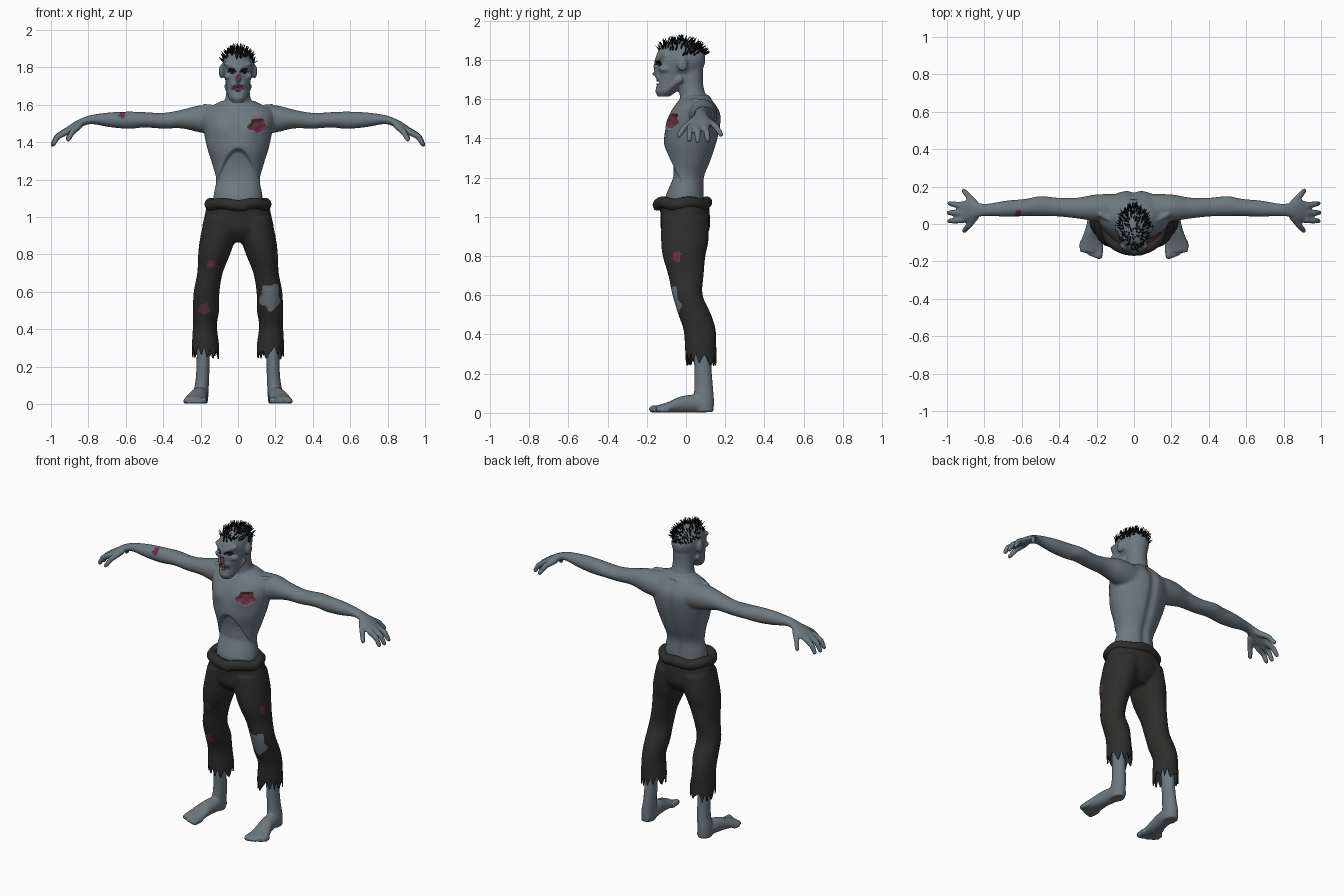
import bpy, bmesh, math, random
from mathutils import Vector, Matrix

random.seed(4)
if "Cube" in bpy.data.objects:
    bpy.data.objects.remove(bpy.data.objects["Cube"])


def material(name, r, g, b):
    m = bpy.data.materials.new(name)
    m.use_nodes = True
    m.diffuse_color = (r, g, b, 1)
    bsdf = m.node_tree.nodes["Principled BSDF"]
    bsdf.inputs["Base Color"].default_value = (r, g, b, 1)
    bsdf.inputs["Roughness"].default_value = 0.8
    return m


SKIN = material("grey blue skin", 0.15, 0.19, 0.215)
CLOTH = material("charcoal cloth", 0.027, 0.026, 0.025)
WOUND = material("dark red wound", 0.13, 0.03, 0.05)
BLACK = material("black hair", 0.006, 0.006, 0.006)
TEETH = material("dull teeth", 0.4, 0.38, 0.32)


def loft(bm, axis, rings, side=1, n=32, steps=4):
    """Closed tube through elliptical rings (position, centre u, centre v, radius u, radius v)."""
    pts = [rings[0]] + list(rings) + [rings[-1]]
    path = []
    for a, b, c, d in zip(pts, pts[1:], pts[2:], pts[3:]):
        for s in range(steps):
            t = s / steps
            path.append([0.5 * (2*q + (r-p)*t + (2*p-5*q+4*r-w)*t*t + (3*q-3*r+w-p)*t**3)
                         for p, q, r, w in zip(a, b, c, d)])
    path.append(rings[-1])
    loops = []
    for t, u, v, ru, rv in path:
        loop = []
        for i in range(n):
            ang = math.tau * i / n
            p, q = u + ru * math.cos(ang), v + rv * math.sin(ang)
            x, y, z = {"x": (t, p, q), "y": (p, t, q), "z": (p, q, t)}[axis]
            loop.append(bm.verts.new((x * side, y, z)))
        loops.append(loop)
    for lo, hi in zip(loops, loops[1:]):
        for i in range(n):
            j = (i + 1) % n
            bm.faces.new((lo[i], lo[j], hi[j], hi[i]))
    bm.faces.new(loops[0])
    bm.faces.new(loops[-1])


def ball(bm, centre, radii):
    bmesh.ops.create_icosphere(bm, subdivisions=3, radius=1,
                               matrix=Matrix.Translation(centre) @ Matrix.Diagonal((*radii, 1)))


def capsule(bm, p, q, r1, r2):
    p, q = Vector(p), Vector(q)
    turn = (q - p).to_track_quat("Z", "Y").to_matrix().to_4x4()
    bmesh.ops.create_cone(bm, cap_ends=True, segments=16, radius1=r1, radius2=r2, depth=(q - p).length,
                          matrix=Matrix.Translation((p + q) / 2) @ turn)
    ball(bm, p, (r1,) * 3)
    ball(bm, q, (r2,) * 3)


def finish(bm, name, mats, voxel=None, smooth=3):
    bmesh.ops.recalc_face_normals(bm, faces=bm.faces)
    mesh = bpy.data.meshes.new(name)
    bm.to_mesh(mesh)
    bm.free()
    ob = bpy.data.objects.new(name, mesh)
    bpy.context.collection.objects.link(ob)
    if voxel:
        rm = ob.modifiers.new("blend", "REMESH")
        rm.mode, rm.voxel_size = "VOXEL", voxel
        sm = ob.modifiers.new("soften", "SMOOTH")
        sm.factor, sm.iterations = 0.5, smooth
        bpy.ops.object.select_all(action="DESELECT")
        ob.select_set(True)
        bpy.context.view_layer.objects.active = ob
        bpy.ops.object.convert(target="MESH")
    ob.data.materials.clear()
    for m in mats:
        ob.data.materials.append(m)
    ob.data.polygons.foreach_set("use_smooth", [True] * len(ob.data.polygons))
    return ob


def spread(p, centre, radii):
    """Distance from a patch centre, 1 at its ragged border."""
    d = [(a - b) / r for a, b, r in zip(p, centre, radii)]
    ang = math.atan2(d[2], d[0])
    return math.sqrt(sum(k * k for k in d)) * (1 + 0.12 * math.sin(5 * ang) + 0.07 * math.sin(3 * ang + 1))


def paint(ob, centre, radii, index):
    for f in ob.data.polygons:
        if spread(f.center, centre, radii) < 1:
            f.material_index = index


def dent(ob, centre, radii, depth):
    for v in ob.data.vertices:
        v.co.y += depth * max(0, min(1, 2.5 * (1 - spread(v.co, centre, radii))))


# Upper body: torso, neck, head and arms blended into one skin
bm = bmesh.new()
loft(bm, "z", [(1.04, 0, -.005, .135, .1), (1.12, 0, -.005, .13, .1), (1.2, 0, 0, .117, .097),
               (1.28, 0, .015, .137, .112), (1.37, 0, .022, .165, .135), (1.45, 0, .036, .182, .14),
               (1.52, 0, .047, .195, .132), (1.57, 0, .05, .18, .105), (1.62, 0, .05, .09, .065)])
loft(bm, "z", [(1.5, 0, .06, .12, .09), (1.57, 0, .05, .1, .078), (1.62, 0, .035, .072, .067),
               (1.68, 0, .025, .062, .062), (1.77, 0, .02, .062, .068)])
ball(bm, (0, -.028, 1.8), (.085, .128, .102))
loft(bm, "z", [(1.612, 0, -.115, .03, .03), (1.64, 0, -.1, .05, .053), (1.68, 0, -.085, .059, .066),
               (1.73, 0, -.075, .068, .078), (1.8, 0, -.062, .08, .092)])
capsule(bm, (0, -.148, 1.79), (0, -.164, 1.735), .011, .014)
capsule(bm, (-.025, -.14, 1.71), (.025, -.14, 1.71), .014, .014)
ball(bm, (0, -.135, 1.64), (.035, .022, .022))
for s in (1, -1):
    # Brow, cheekbone, jaw corner, ear and collarbone
    capsule(bm, (s*.012, -.148, 1.797), (s*.062, -.118, 1.82), .014, .014)
    ball(bm, (s*.056, -.108, 1.752), (.022, .03, .017))
    capsule(bm, (s*.058, -.03, 1.7), (s*.035, -.11, 1.64), .017, .016)
    ball(bm, (s*.089, -.018, 1.778), (.014, .026, .038))
    capsule(bm, (s*.025, -.03, 1.578), (s*.18, .05, 1.592), .012, .014)
    # Arm and palm
    loft(bm, "x", [(.08, .08, 1.515, .08, .08), (.2, .086, 1.525, .072, .073), (.3, .085, 1.524, .056, .05),
                   (.4, .09, 1.515, .05, .042), (.5, .096, 1.52, .053, .041), (.58, .088, 1.518, .046, .046),
                   (.68, .082, 1.52, .043, .04), (.78, .076, 1.522, .033, .025), (.83, .075, 1.508, .038, .023),
                   (.88, .072, 1.482, .056, .024), (.93, .066, 1.452, .054, .018)], s)
    # Fingers, with the outer two splayed
    for root, joint, tip in (((.85, .035, 1.488), (.885, -.01, 1.455), (.908, -.036, 1.415)),
                             ((.92, .022, 1.455), (.965, .018, 1.43), (.986, .016, 1.392)),
                             ((.92, .06, 1.458), (.968, .06, 1.43), (.991, .06, 1.387)),
                             ((.92, .098, 1.455), (.965, .106, 1.43), (.986, .11, 1.392)),
                             ((.85, .11, 1.488), (.888, .152, 1.46), (.91, .178, 1.42))):
        a, b, c = [Vector((s * p[0], p[1], p[2])) for p in (root, joint, tip)]
        capsule(bm, a, b, .019, .016)
        capsule(bm, b, c, .016, .013)
body = finish(bm, "upper_body", [SKIN, WOUND, BLACK], .0075)

# Rib arch over a sunken belly, chest muscles and spine groove
for v in body.data.vertices:
    x, y, z = v.co
    if abs(x) < .2 and 1.05 < z < 1.6:
        if y < 0:
            below = max(0, min(1, (1.37 - 14 * x * x - z) / .02))
            v.co.y += .032 * below * max(0, min(1, (z - 1.1) / .1)) * max(0, 1 - (x / .14) ** 2)
            v.co.y -= .014 * math.exp(-((abs(x) - .085) / .05) ** 2 - ((z - 1.475) / .05) ** 2)
        elif y > .06:
            v.co.y -= .012 * math.exp(-(x / .025) ** 2)
wounds = [((.108, -.09, 1.49), (.05, .09, .038), .022, 1),
          ((0, -.16, 1.687), (.036, .06, .017), .022, 1),
          ((0, -.18, 1.745), (.016, .03, .02), .014, 1)]
wounds += [((s * .034, -.14, 1.781), (.023, .05, .014), .016, 2) for s in (1, -1)]
for centre, radii, depth, index in wounds:
    dent(body, centre, radii, depth)
    paint(body, centre, radii, index)
paint(body, (-.62, .06, 1.545), (.018, .04, .018), 1)

# Teeth
bm = bmesh.new()
for row, height in ((1.696, .011), (1.676, .008)):
    for i in (-2, -1, 0, 1, 2):
        spot = Matrix.Translation((i * .0105, -.146 + .003 * i * i, row))
        bmesh.ops.create_cube(bm, size=1, matrix=spot @ Matrix.Diagonal((.008, .009, height, 1)))
finish(bm, "teeth", [TEETH])

# Sparse spiky hair
bm = bmesh.new()
count = 0
while count < 210:
    d = Vector([random.gauss(0, 1) for _ in range(3)]).normalized()
    if d.z < (.5 if d.y < .1 else .22):
        continue
    root = Vector((d.x * .084, -.028 + d.y * .127, 1.8 + d.z * .1))
    lean = (d * .6 + Vector((random.uniform(-.4, .4), random.uniform(-.1, .6), .35))).normalized()
    turn = lean.to_track_quat("Z", "Y").to_matrix().to_4x4()
    bmesh.ops.create_cone(bm, cap_ends=True, segments=4, radius1=.0055, radius2=.0005, depth=.042,
                          matrix=Matrix.Translation(root + lean * .012) @ turn)
    count += 1
finish(bm, "hair", [BLACK])

# Bare shins, feet and toes
for s, label in ((1, "left"), (-1, "right")):
    bm = bmesh.new()
    loft(bm, "z", [(.4, .185, .08, .037, .045), (.25, .186, .085, .035, .044), (.14, .19, .09, .036, .047),
                   (.06, .198, .09, .04, .053), (.004, .2, .09, .038, .05)], s)
    loft(bm, "y", [(.135, .197, .03, .026, .026), (.06, .2, .045, .042, .044), (-.02, .212, .043, .046, .043),
                   (-.09, .225, .028, .058, .028), (-.15, .232, .019, .06, .018)], s)
    for i in range(5):
        x = .186 + i * .0235
        r = .019 if i == 0 else .0145
        capsule(bm, (s * (x - .004), -.12 + i * .006, r), (s * x, -.17 + i * i * .003, r), r, r)
    foot = finish(bm, label + "_foot", [SKIN], .0075)
    for v in foot.data.vertices:
        v.co.z = max(v.co.z, 0.002)

# Trousers: hips and legs blended, then cut open at the hem
bm = bmesh.new()
loft(bm, "z", [(.865, 0, 0, .1, .075), (.93, 0, -.004, .186, .122), (1.0, 0, -.004, .18, .126),
               (1.08, 0, -.01, .163, .126)])
for s in (1, -1):
    loft(bm, "z", [(.2, .172, .08, .073, .078), (.32, .174, .075, .072, .08), (.42, .177, .07, .064, .082),
                   (.5, .171, .045, .07, .084), (.6, .168, .008, .069, .077), (.7, .15, 0, .068, .09),
                   (.8, .128, -.01, .085, .109), (.88, .11, -.006, .094, .121), (1.0, .085, -.005, .094, .12)], s)
trousers = finish(bm, "trousers", [CLOTH, SKIN, WOUND], .009, 4)
bm = bmesh.new()
bm.from_mesh(trousers.data)
bmesh.ops.bisect_plane(bm, geom=bm.verts[:] + bm.edges[:] + bm.faces[:], plane_co=(0, 0, .26),
                       plane_no=(0, 0, 1), clear_inner=True)
# Ragged hem
for v in bm.verts:
    if v.co.z < .36:
        ang = math.atan2(v.co.y - .078, abs(v.co.x) - .173)
        turn = ang / math.tau * 11 + .3 * math.sin(3 * ang + v.co.x * 9)
        tooth = abs(turn % 1 - .5) * 2
        v.co.z = .36 - (.36 - v.co.z) * (.55 + .6 * tooth + .1 * math.sin(2 * ang))
bm.to_mesh(trousers.data)
bm.free()
paint(trousers, (.172, -.07, .568), (.06, .075, .072), 1)
for centre, radii in (((-.145, -.09, .75), (.02, .06, .022)), ((-.182, -.04, .51), (.03, .06, .03)),
                      ((.2, -.045, .8), (.05, .02, .028))):
    paint(trousers, centre, radii, 2)
trousers.modifiers.new("cloth thickness", "SOLIDIFY").thickness = .006

# Rolled waistband with a knot at the front
bm = bmesh.new()
for i in range(48):
    a, b = [math.tau * k / 48 for k in (i, i + 1)]
    ends = [(.149 * math.cos(t), -.018 + .122 * math.sin(t), 1.068 + .006 * math.sin(5 * t)) for t in (a, b)]
    capsule(bm, *ends, .031, .031)
capsule(bm, (-.045, -.142, 1.07), (.03, -.145, 1.055), .024, .026)
finish(bm, "waistband", [CLOTH], .009, 2)
